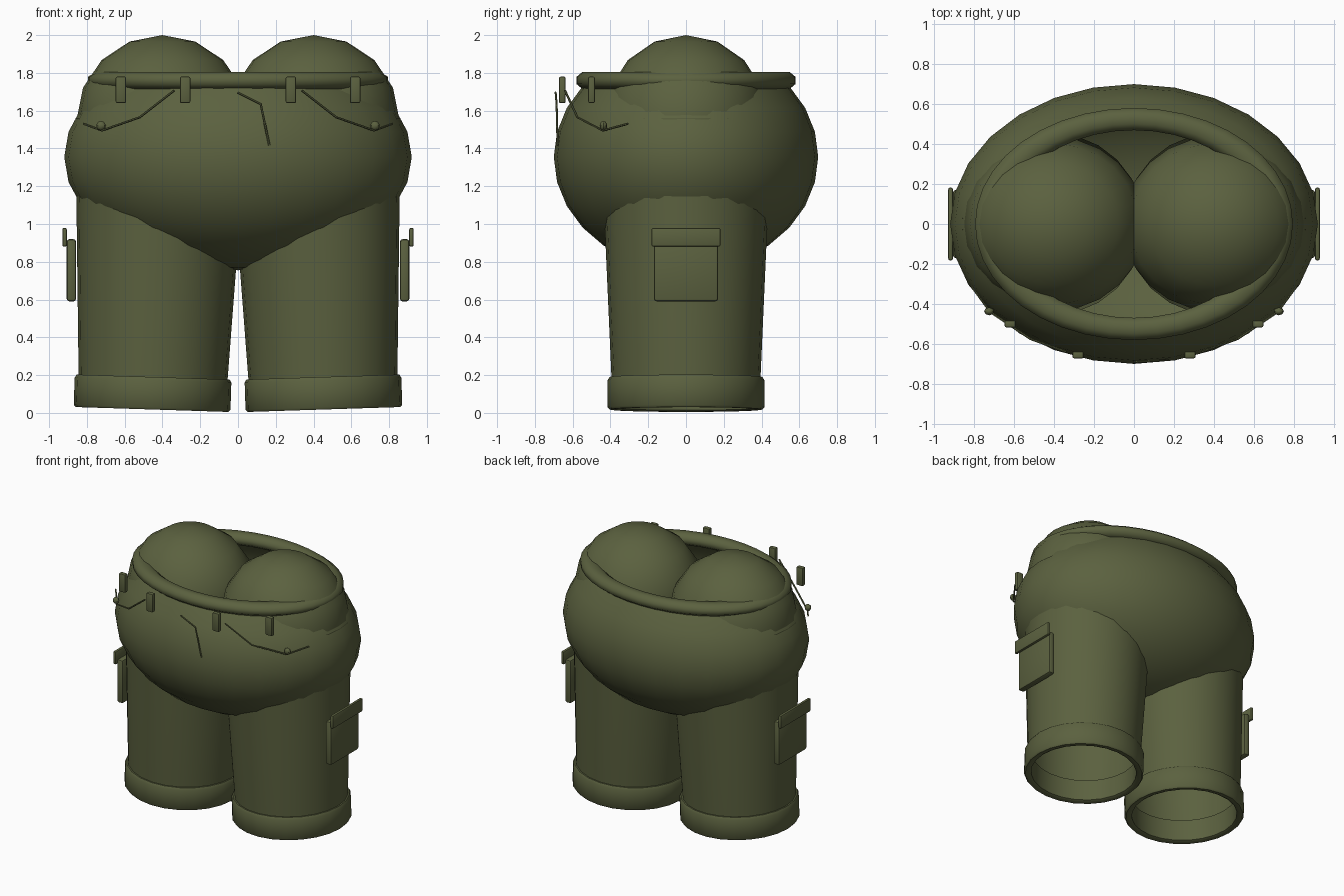
import bpy, bmesh, math
from mathutils import Vector, Matrix

if "Cube" in bpy.data.objects:
    bpy.data.objects.remove(bpy.data.objects["Cube"])

olive = bpy.data.materials.new("olive_cloth")
olive.diffuse_color = (0.105, 0.120, 0.050, 1)
olive.use_nodes = True
olive.node_tree.nodes["Principled BSDF"].inputs["Base Color"].default_value = olive.diffuse_color


def finish(name, bm, angle=40):
    """Turn a bmesh into a named, shaded object."""
    bmesh.ops.recalc_face_normals(bm, faces=bm.faces)
    me = bpy.data.meshes.new(name)
    bm.to_mesh(me)
    bm.free()
    me.materials.append(olive)
    ob = bpy.data.objects.new(name, me)
    bpy.context.collection.objects.link(ob)
    bpy.ops.object.select_all(action='DESELECT')
    ob.select_set(True)
    bpy.context.view_layer.objects.active = ob
    bpy.ops.object.shade_smooth_by_angle(angle=math.radians(angle))
    return ob


def ellipsoid(name, center, radii, seg, rings, cut_z=None):
    bm = bmesh.new()
    mat = Matrix.Translation(center) @ Matrix.Diagonal((*radii, 1))
    bmesh.ops.create_uvsphere(bm, u_segments=seg, v_segments=rings, radius=1, matrix=mat)
    if cut_z:
        bmesh.ops.delete(bm, geom=[v for v in bm.verts if v.co.z > cut_z], context='VERTS')
    return finish(name, bm)


def lathe(name, profile, seg, mat, closed=False):
    """Revolve (radius, height) points about z, then place with mat."""
    bm = bmesh.new()
    rows = [[bm.verts.new(mat @ Vector((r * math.cos(2 * math.pi * i / seg),
                                        r * math.sin(2 * math.pi * i / seg), z)))
             for i in range(seg)] for r, z in profile]
    pairs = list(zip(rows, rows[1:])) + ([(rows[-1], rows[0])] if closed else [])
    for a, b in pairs:
        for i in range(seg):
            j = (i + 1) % seg
            bm.faces.new((a[i], a[j], b[j], b[i]))
    return finish(name, bm)


def box(name, center, size, bevel):
    bm = bmesh.new()
    bmesh.ops.create_cube(bm, size=1, matrix=Matrix.Translation(center) @ Matrix.Diagonal((*size, 1)))
    bmesh.ops.bevel(bm, geom=bm.edges[:], offset=bevel, segments=2, profile=0.5, affect='EDGES')
    return finish(name, bm)


def cord(name, points, radius=0.006):
    """Thin seam: a capped rod along each span of the path."""
    bm = bmesh.new()
    for a, b in zip(points, points[1:]):
        a, b = Vector(a), Vector(b)
        d = b - a
        mat = Matrix.Translation((a + b) / 2) @ d.to_track_quat('Z', 'Y').to_matrix().to_4x4()
        bmesh.ops.create_cone(bm, cap_ends=True, segments=6, radius1=radius, radius2=radius,
                              depth=d.length + radius, matrix=mat)
    return finish(name, bm)


# hips: open-topped bowl
ellipsoid("hips", (0, 0, 1.355), (0.92, 0.70, 0.60), 28, 14, cut_z=1.75)

# waistband ring
bm = bmesh.new()
N, M = 40, 8
ring = [[bm.verts.new(((0.525 + 0.06 * math.cos(v)) * 1.37 * math.cos(u),
                       (0.525 + 0.06 * math.cos(v)) * math.sin(u),
                       1.76 + 0.049 * math.sin(v)))
         for v in (2 * math.pi * (k + 0.5) / M for k in range(M))]
        for u in (2 * math.pi * i / N for i in range(N))]
for i in range(N):
    for k in range(M):
        a, b = ring[i], ring[(i + 1) % N]
        bm.faces.new((a[k], b[k], b[(k + 1) % M], a[(k + 1) % M]))
finish("waistband", bm, 60)

for s, side in ((-1, "left"), (1, "right")):
    # leg tube, leaning slightly inward towards the top
    tilt = Matrix.Translation((s * 0.455, 0, 0.018)) @ Matrix.Rotation(-s * 0.032, 4, 'Y')
    lathe(side + "_leg", [(0.385, 0.03), (0.395, 0.18), (0.455, 1.53)], 24, tilt)
    # rounded cuff
    lathe(side + "_cuff", [(0.365, 0.008), (0.38, 0), (0.405, 0.0), (0.415, 0.012), (0.415, 0.155),
                           (0.405, 0.172), (0.385, 0.172), (0.365, 0.165)], 24, tilt, closed=True)
    # round top of the leg
    ellipsoid(side + "_leg_top", (s * 0.40, 0, 1.55), (0.455, 0.435, 0.45), 24, 16 // 2)
    # cargo pocket and flap
    box(side + "_pocket", (s * 0.882, 0, 0.755), (0.05, 0.34, 0.33), 0.015)
    box(side + "_pocket_flap", (s * 0.918, 0, 0.93), (0.024, 0.365, 0.10), 0.010)
    # belt loops
    box(side + "_front_loop", (s * 0.28, -0.655, 1.71), (0.055, 0.035, 0.14), 0.008)
    box(side + "_side_loop", (s * 0.62, -0.50, 1.71), (0.055, 0.035, 0.14), 0.008)
    # slanted pocket seam with rivet
    cord(side + "_pocket_seam", [(s * 0.34, -0.64, 1.705), (s * 0.52, -0.575, 1.565),
                                 (s * 0.72, -0.44, 1.495), (s * 0.815, -0.31, 1.53)])
    ellipsoid(side + "_rivet", (s * 0.725, -0.437, 1.52), (0.025, 0.02, 0.025), 8, 6)

# fly seam
cord("fly_seam", [(0, -0.69, 1.695), (0.12, -0.685, 1.635), (0.165, -0.68, 1.42)])
